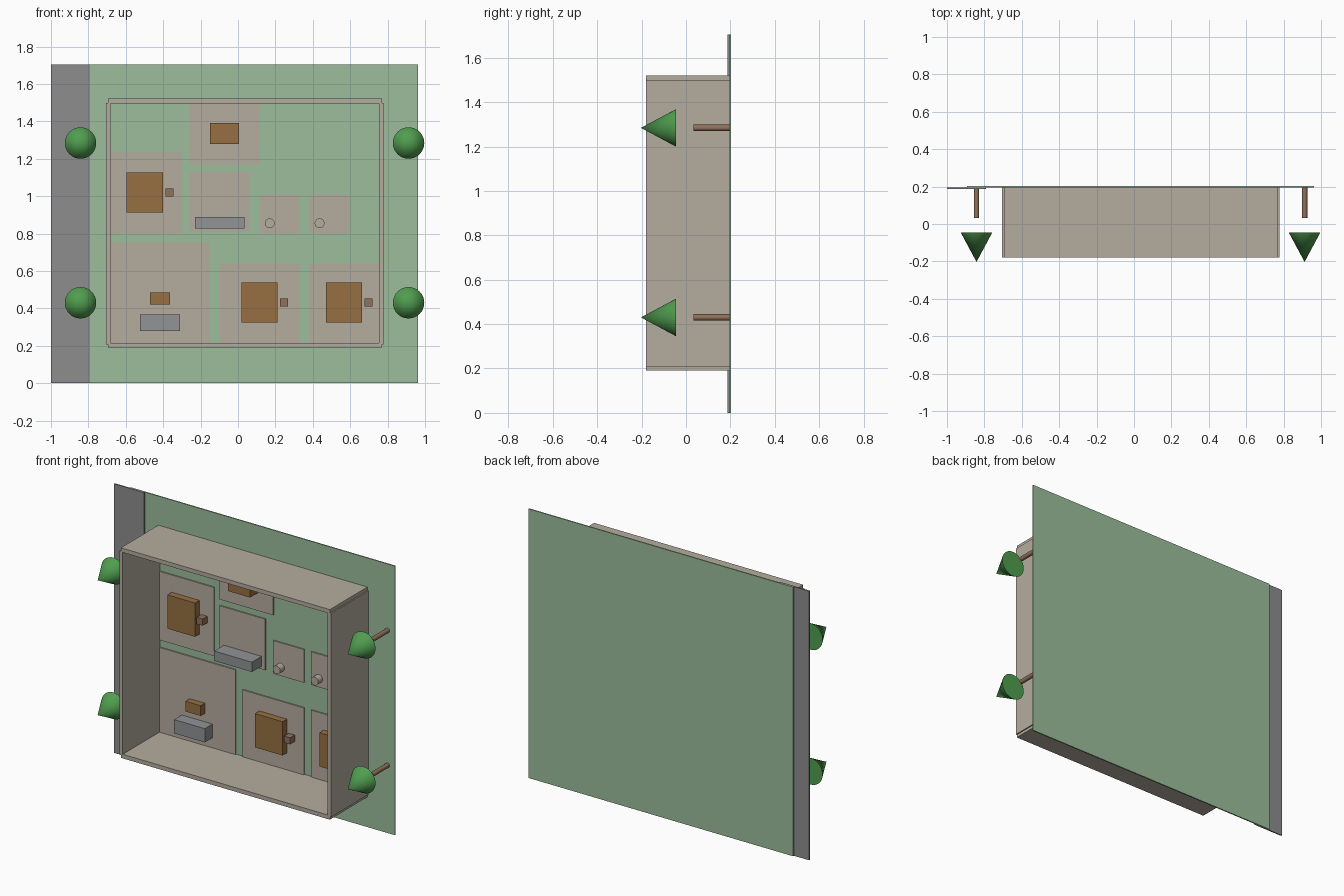
import bpy
import math

cube = bpy.data.objects.get("Cube")
if cube:
    bpy.data.objects.remove(cube, do_unlink=True)


def linear(v):
    v /= 255
    return v / 12.92 if v < 0.04 else ((v + 0.055) / 1.055) ** 2.4


def material(name, r, g, b):
    m = bpy.data.materials.new(name)
    m.use_nodes = True
    col = (linear(r), linear(g), linear(b), 1)
    m.diffuse_color = col
    m.node_tree.nodes["Principled BSDF"].inputs["Base Color"].default_value = col
    return m


GRASS = material("grass green", 156, 189, 156)
ASPHALT = material("asphalt grey", 142, 141, 143)
PLASTER = material("plaster beige", 181, 172, 159)
WOOD = material("warm wood", 150, 112, 66)
DARK_WOOD = material("bark brown", 143, 113, 91)
FABRIC = material("fabric grey", 145, 147, 149)
LEAF = material("leaf green", 80, 157, 80)

GROUND_Y = 0.195   # front surface of the lawn
FLOOR_Y = 0.187    # front surface of the room floors


def box(name, x0, x1, z0, z1, front, back, mat):
    bpy.ops.mesh.primitive_cube_add(
        size=1, location=((x0 + x1) / 2, (front + back) / 2, (z0 + z1) / 2))
    ob = bpy.context.object
    ob.name = name
    ob.scale = (x1 - x0, back - front, z1 - z0)
    bpy.ops.object.transform_apply(location=False, rotation=False, scale=True)
    ob.data.materials.append(mat)
    return ob


def round_part(name, x, z, r_back, r_front, front, back, mat):
    """Cylinder or cone whose axis points out towards the front."""
    bpy.ops.mesh.primitive_cone_add(
        vertices=32, radius1=r_back, radius2=r_front, depth=back - front,
        location=(x, (front + back) / 2, z), rotation=(math.pi / 2, 0, 0))
    ob = bpy.context.object
    ob.name = name
    ob.data.materials.append(mat)
    bpy.ops.object.shade_smooth_by_angle()
    return ob


# Lawn and road
box("lawn", -0.893, 0.963, 0, 1.705, GROUND_Y, 0.203, GRASS)
box("road", -1, -0.79, 0, 1.705, 0.187, GROUND_Y, ASPHALT)

# Outer walls
for name, z in (("wall_lower", 0.203), ("wall_upper", 1.508)):
    box(name, -0.695, 0.77, z - 0.013, z + 0.013, -0.18, GROUND_Y, PLASTER)
for name, x in (("wall_right", -0.694), ("wall_left", 0.766)):
    box(name, x - 0.012, x + 0.012, 0.208, 1.499, -0.18, GROUND_Y, PLASTER)

# Room floors
rooms = {
    "dining_floor": (-0.26, 0.115, 1.17, 1.50),
    "study_floor": (-0.685, -0.30, 0.80, 1.235),
    "kitchen_floor": (-0.26, 0.06, 0.807, 1.13),
    "bath_floor_a": (0.115, 0.33, 0.80, 1.01),
    "bath_floor_b": (0.38, 0.60, 0.80, 1.01),
    "living_floor": (-0.685, -0.15, 0.21, 0.753),
    "bedroom_floor_a": (-0.10, 0.33, 0.21, 0.64),
    "bedroom_floor_b": (0.38, 0.757, 0.21, 0.64),
}
for name, rect in rooms.items():
    box(name, *rect, FLOOR_Y, GROUND_Y, PLASTER)

# Beds, each with a nightstand
for i, (x, z) in enumerate(((-0.498, 1.019), (0.115, 0.431), (0.567, 0.431))):
    box(f"bed_{i}", x - 0.097, x + 0.097, z - 0.107, z + 0.107,
        0.143, GROUND_Y, WOOD)
    box(f"nightstand_{i}", x + 0.11, x + 0.152, z - 0.021, z + 0.021,
        0.14, GROUND_Y, DARK_WOOD)

# Other furniture
box("dining_table", -0.15, 0.005, 1.28, 1.39, 0.115, GROUND_Y, WOOD)
box("coffee_table", -0.47, -0.363, 0.42, 0.485, 0.145, GROUND_Y, WOOD)
box("sofa", -0.525, -0.31, 0.28, 0.367, 0.11, GROUND_Y, FABRIC)
box("kitchen_counter", -0.23, 0.035, 0.826, 0.888, 0.09, GROUND_Y, FABRIC)
for i, x in enumerate((0.17, 0.436)):
    round_part(f"toilet_{i}", x, 0.855, 0.026, 0.026, 0.143, GROUND_Y, PLASTER)

# Trees
for i, x in enumerate((-0.842, 0.912)):
    for j, z in enumerate((0.43, 1.284)):
        round_part(f"trunk_{i}{j}", x, z, 0.0145, 0.0145, 0.033, GROUND_Y, DARK_WOOD)
        round_part(f"foliage_{i}{j}", x, z, 0.084, 0, -0.203, -0.046, LEAF)
